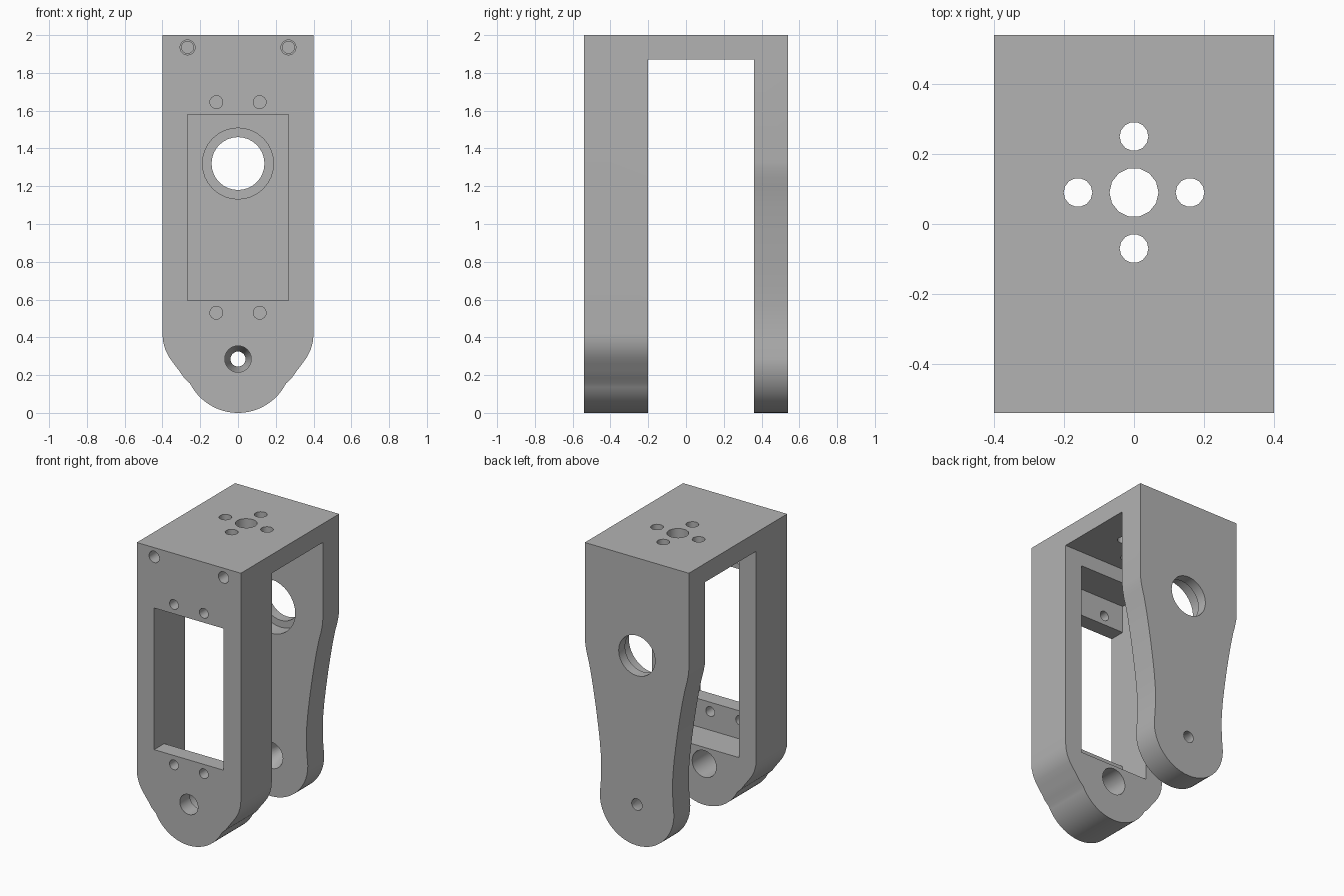
import bpy
import bmesh
from math import sin, cos, pi, radians
from mathutils import Vector

cube = bpy.data.objects.get("Cube")
if cube:
    bpy.data.objects.remove(cube, do_unlink=True)

# Main dimensions
HALF_W, FRONT, BACK, TOP = 0.4, -0.54, 0.54, 2.0
FRONT_INNER, BACK_INNER, LEDGE = -0.2, 0.36, -0.43
FOOT_R = 0.285

grey = bpy.data.materials.new("plain grey")
grey.use_nodes = True
colour = (0.45, 0.45, 0.45, 1)
grey.diffuse_color = colour
grey.node_tree.nodes["Principled BSDF"].inputs["Base Color"].default_value = colour


def prism(name, points, start, end):
    """Extrude a closed outline from one position to another."""
    bm = bmesh.new()
    face = bm.faces.new([bm.verts.new(Vector(p) + Vector(start)) for p in points])
    new = bmesh.ops.extrude_face_region(bm, geom=[face])["geom"]
    verts = [v for v in new if isinstance(v, bmesh.types.BMVert)]
    bmesh.ops.translate(bm, verts=verts, vec=Vector(end) - Vector(start))
    bmesh.ops.recalc_face_normals(bm, faces=bm.faces)
    return finish(name, bm)


def finish(name, bm):
    mesh = bpy.data.meshes.new(name)
    bm.to_mesh(mesh)
    bm.free()
    mesh.materials.append(grey)
    obj = bpy.data.objects.new(name, mesh)
    bpy.context.collection.objects.link(obj)
    return obj


def cut(cutter):
    """Subtract the cutter from the bracket, then discard it."""
    bpy.context.view_layer.objects.active = bracket
    mod = bracket.modifiers.new("cut", 'BOOLEAN')
    mod.operation, mod.solver, mod.object = 'DIFFERENCE', 'EXACT', cutter
    bpy.ops.object.modifier_apply(modifier=mod.name)
    bpy.data.objects.remove(cutter, do_unlink=True)


def hole(x, z, r, y0, y1, r_end=None, sides=24):
    """Round or conical hole running front to back."""
    bm = bmesh.new()
    rings = []
    for y, rad in ((y0, r), (y1, r_end or r)):
        rings.append([bm.verts.new((x + rad * cos(2 * pi * i / sides), y,
                                    z + rad * sin(2 * pi * i / sides)))
                      for i in range(sides)])
    for i in range(sides):
        j = (i + 1) % sides
        bm.faces.new((rings[0][i], rings[0][j], rings[1][j], rings[1][i]))
    bm.faces.new(rings[0])
    bm.faces.new(rings[1])
    bmesh.ops.recalc_face_normals(bm, faces=bm.faces)
    cut(finish("hole_cutter", bm))


def top_hole(x, y, r, sides):
    ring = [(x + r * cos(2 * pi * i / sides), y + r * sin(2 * pi * i / sides), 0)
            for i in range(sides)]
    cut(prism("top_hole_cutter", ring, (0, 0, 1.7), (0, 0, 2.1)))


def window(z0, z1, y0, y1):
    w = 0.267
    cut(prism("window_cutter", [(-w, 0, z0), (w, 0, z0), (w, 0, z1), (-w, 0, z1)],
              (0, y0, 0), (0, y1, 0)))


def trim(shoulder, foot_angle, y0, y1):
    """Cut away everything outside a shaped leg with a round foot."""
    steps = 14
    foot = [(FOOT_R * sin(radians(foot_angle) * i / steps),
             FOOT_R - FOOT_R * cos(radians(foot_angle) * i / steps))
            for i in range(steps, -1, -1)]
    side = shoulder + foot
    outline = [(0.6, side[0][1])] + side
    outline += [(-x, z) for x, z in reversed(outline[:-1])]
    outline += [(-0.6, -0.2), (0.6, -0.2)]
    cut(prism("trim_cutter", [(x, 0, z) for x, z in outline], (0, y0, 0), (0, y1, 0)))


# U-shaped bracket body
side_outline = [(FRONT, -0.05), (FRONT, TOP), (BACK, TOP), (BACK, -0.05),
                (BACK_INNER, -0.05), (BACK_INNER, 1.87),
                (FRONT_INNER, 1.87), (FRONT_INNER, -0.05)]
bracket = prism("bracket", [(0, y, z) for y, z in side_outline],
                (-HALF_W, 0, 0), (HALF_W, 0, 0))

# Front leg: short shoulders above the round foot
trim([(0.4, 0.42), (0.397, 0.38), (0.385, 0.335), (0.365, 0.295), (0.34, 0.26),
      (0.313, 0.225), (0.285, 0.185)], 63, -0.7, 0)
# Back leg: long taper to a narrow waist
trim([(0.4, 1.33), (0.396, 1.29), (0.386, 1.24), (0.37, 1.18), (0.353, 1.1),
      (0.335, 1.0), (0.317, 0.89), (0.3, 0.77), (0.286, 0.66), (0.277, 0.56),
      (0.274, 0.48), (0.277, 0.38)], 90, 0.2, 0.7)

# Motor window with a deeper pocket behind it
window(0.595, 1.58, -0.7, 0)
window(0.4, 1.77, LEDGE, 0)

# Mounting holes in the ledges and blind holes at the top corners
for s in (-1, 1):
    for z in (0.53, 1.645):
        hole(s * 0.115, z, 0.034, -0.7, 0, sides=16)
    hole(s * 0.267, 1.935, 0.04, -0.7, FRONT_INNER, sides=16)
    hole(s * 0.267, 1.935, 0.032, -0.7, 0.1, sides=16)

# Pivot holes in the feet
hole(0, FOOT_R, 0.07, -0.7, 0)
hole(0, FOOT_R, 0.093, LEDGE, 0)
hole(0, FOOT_R, 0.04, 0.2, 0.7)
hole(0, FOOT_R, 0.093, BACK_INNER - 0.001, BACK - 0.02, 0.04)

# Cable hole with a wider bore on the inner side
hole(0, 1.32, 0.14, 0.2, 0.7, sides=32)
hole(0, 1.32, 0.188, 0.2, 0.47, sides=32)

# Hub holes through the top
top_hole(0, 0.09, 0.07, 14)
for x, y in ((0.16, 0), (-0.16, 0), (0, 0.16), (0, -0.16)):
    top_hole(x, 0.09 + y, 0.041, 14)

# Soft shading on the curved walls, sharp edges elsewhere
bpy.context.view_layer.objects.active = bracket
bracket.select_set(True)
bpy.ops.object.shade_smooth_by_angle(angle=radians(30))
